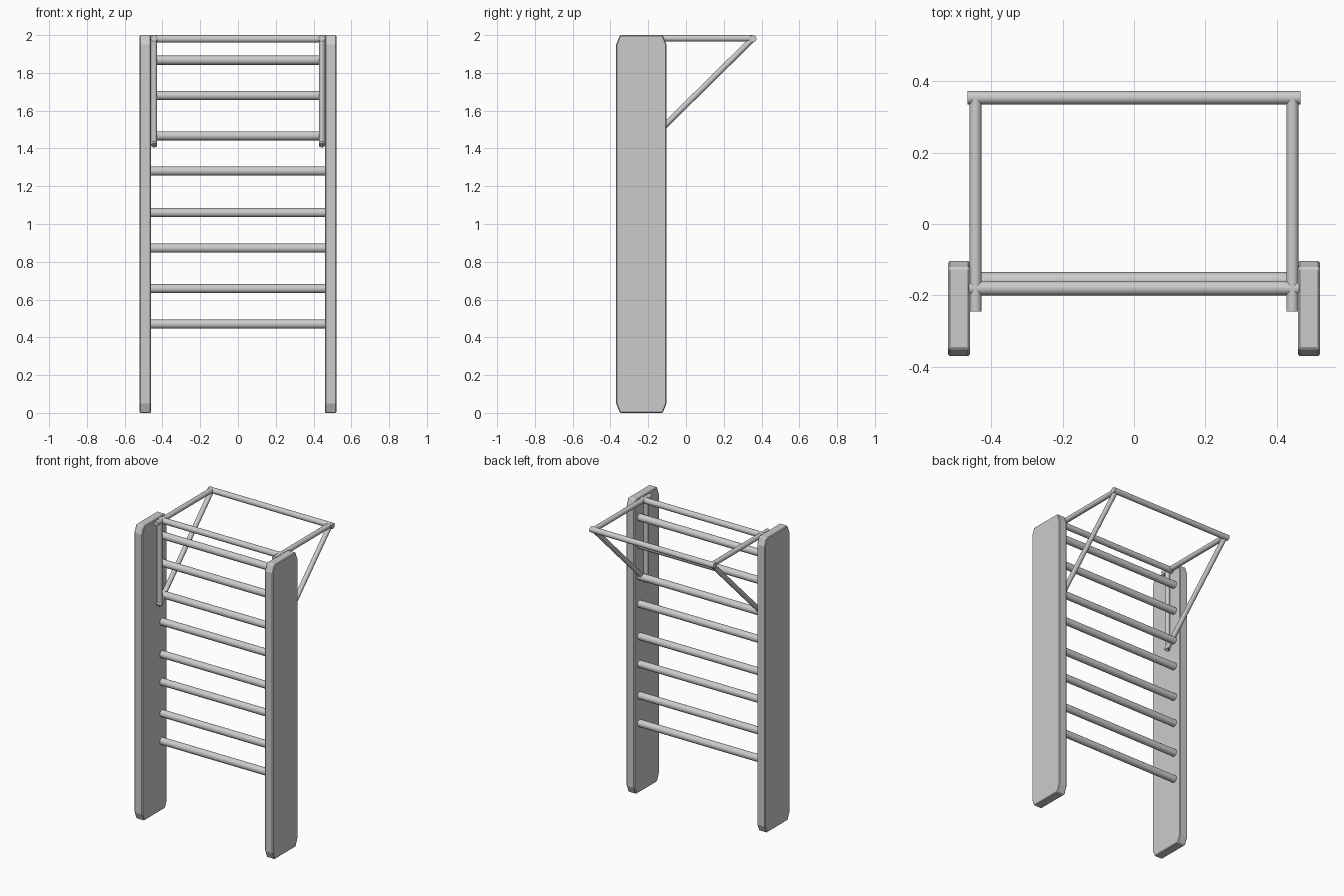
import bpy, bmesh
from mathutils import Vector

if "Cube" in bpy.data.objects:
    bpy.data.objects.remove(bpy.data.objects["Cube"])


def finish(name, bm, smooth):
    bmesh.ops.recalc_face_normals(bm, faces=bm.faces)
    mesh = bpy.data.meshes.new(name)
    bm.to_mesh(mesh)
    bm.free()
    obj = bpy.data.objects.new(name, mesh)
    bpy.context.collection.objects.link(obj)
    if smooth:
        bpy.context.view_layer.objects.active = obj
        obj.select_set(True)
        bpy.ops.object.shade_smooth_by_angle()
        obj.select_set(False)
    return obj


def tube(name, start, end, radius):
    a, b = Vector(start), Vector(end)
    bm = bmesh.new()
    bmesh.ops.create_cone(bm, cap_ends=True, segments=24, radius1=radius,
                          radius2=radius, depth=(b - a).length)
    obj = finish(name, bm, True)
    obj.location = (a + b) / 2
    obj.rotation_mode = 'QUATERNION'
    obj.rotation_quaternion = (b - a).to_track_quat('Z', 'Y')
    return obj


def board(name, x0, x1):
    # chamfered side profile (y, z), extruded along x
    y0, y1, c, h = -0.37, -0.103, 0.02, 0.05
    profile = [(y0 + c, 0), (y1 - c, 0), (y1, h), (y1, 2 - h),
               (y1 - c, 2), (y0 + c, 2), (y0, 2 - h), (y0, h)]
    bm = bmesh.new()
    face = bm.faces.new([bm.verts.new((x0, y, z)) for y, z in profile])
    ext = bmesh.ops.extrude_face_region(bm, geom=[face])
    verts = [g for g in ext["geom"] if isinstance(g, bmesh.types.BMVert)]
    bmesh.ops.translate(bm, verts=verts, vec=(x1 - x0, 0, 0))
    obj = finish(name, bm, False)
    bevel = obj.modifiers.new("edge_bevel", 'BEVEL')
    bevel.width = 0.005
    bevel.segments = 1
    return obj


# Upright boards and the triangular bracket on each side
for side, s in (("left", -1), ("right", 1)):
    board(side + "_upright", min(s * 0.46, s * 0.521), max(s * 0.46, s * 0.521))
    x = s * 0.444
    tube(side + "_bracket_arm", (x, -0.245, 1.983), (x, 0.355, 1.983), 0.017)
    tube(side + "_bracket_post", (x, -0.205, 1.415), (x, -0.205, 1.985), 0.016)
    tube(side + "_bracket_brace", (x, -0.218, 1.417), (x, 0.35, 1.977), 0.016)

# Ladder rungs
for i, z in enumerate((0.47, 0.658, 0.872, 1.06, 1.28, 1.467, 1.68, 1.867)):
    tube(f"rung_{i + 1}", (-0.465, -0.159, z), (0.465, -0.159, z), 0.024)

# Top bar between the uprights and the overhanging pull-up bar
tube("top_bar", (-0.462, -0.18, 1.98), (0.462, -0.18, 1.98), 0.02)
tube("pull_up_bar", (-0.466, 0.354, 1.981), (0.466, 0.354, 1.981), 0.019)
